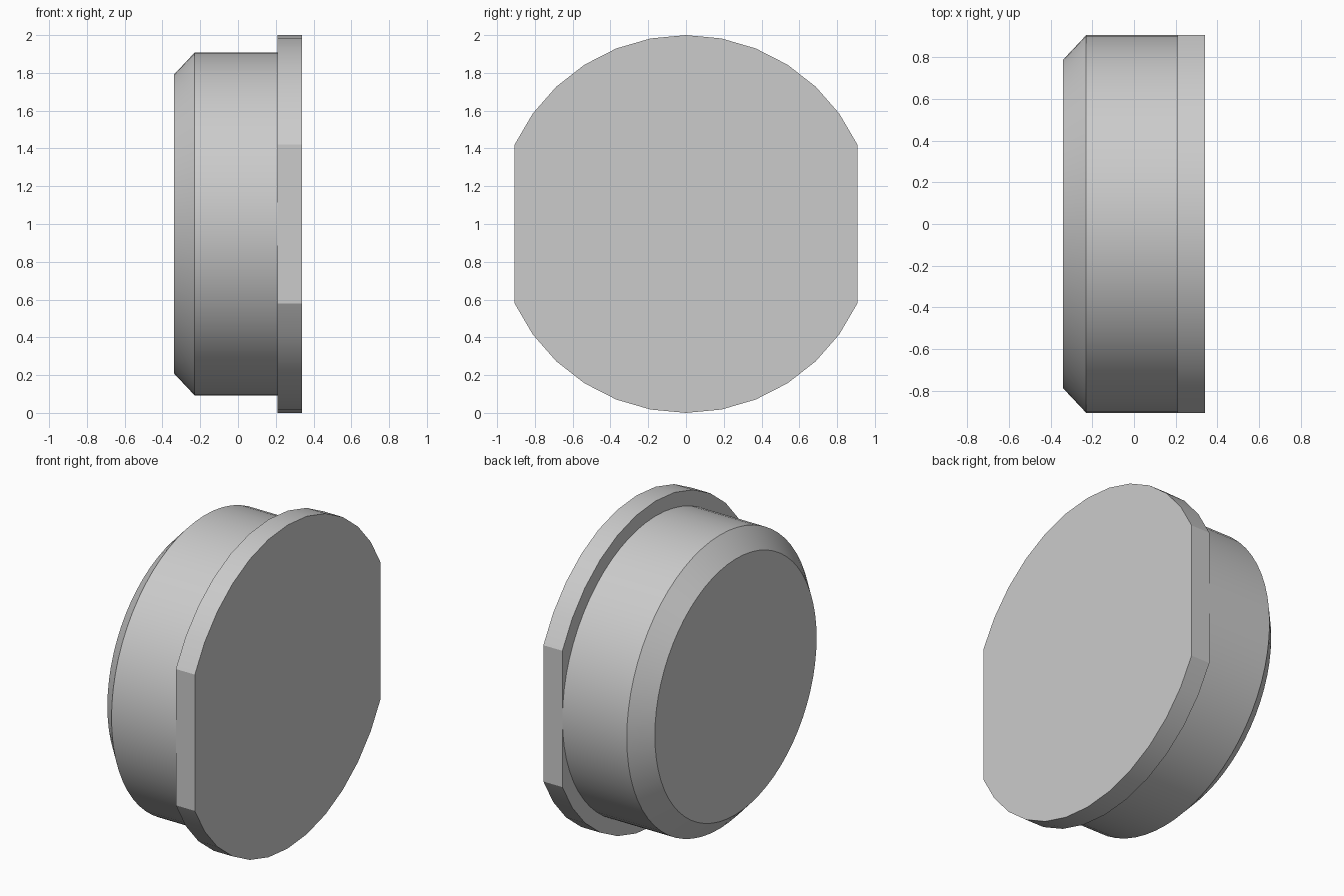
import bpy, bmesh
from math import sin, cos, pi, asin, radians

if "Cube" in bpy.data.objects:
    bpy.data.objects.remove(bpy.data.objects["Cube"])

FLAT = 0.907   # half width of flange across the flats, also body radius


def circle(radius, count=64):
    return [(radius * cos(2 * pi * i / count), 1 + radius * sin(2 * pi * i / count))
            for i in range(count)]


def loft(name, sections):
    """Skin (x, outline) sections along x and cap both ends."""
    bm = bmesh.new()
    rings = [[bm.verts.new((x, y, z)) for y, z in outline] for x, outline in sections]
    for a, b in zip(rings, rings[1:]):
        for i in range(len(a)):
            j = (i + 1) % len(a)
            bm.faces.new((a[i], a[j], b[j], b[i]))
    bm.faces.new(rings[0])
    bm.faces.new(rings[-1])
    bmesh.ops.recalc_face_normals(bm, faces=bm.faces)
    mesh = bpy.data.meshes.new(name)
    bm.to_mesh(mesh)
    bm.free()
    obj = bpy.data.objects.new(name, mesh)
    bpy.context.collection.objects.link(obj)
    bpy.ops.object.select_all(action='DESELECT')
    obj.select_set(True)
    bpy.context.view_layer.objects.active = obj
    bpy.ops.object.shade_smooth_by_angle(angle=radians(22))
    return obj


# Round plug body with chamfered end
loft("plug_body", [(-0.34, circle(0.79)), (-0.23, circle(FLAT)), (0.21, circle(FLAT))])

# Flange: two arcs joined by flat sides
half = asin(FLAT)
arc = [(sin(half * k / 6), cos(half * k / 6)) for k in range(-6, 7)]
outline = [(y, 1 + z) for y, z in arc] + [(-y, 1 - z) for y, z in arc]
loft("flange", [(0.21, outline), (0.34, outline)])
